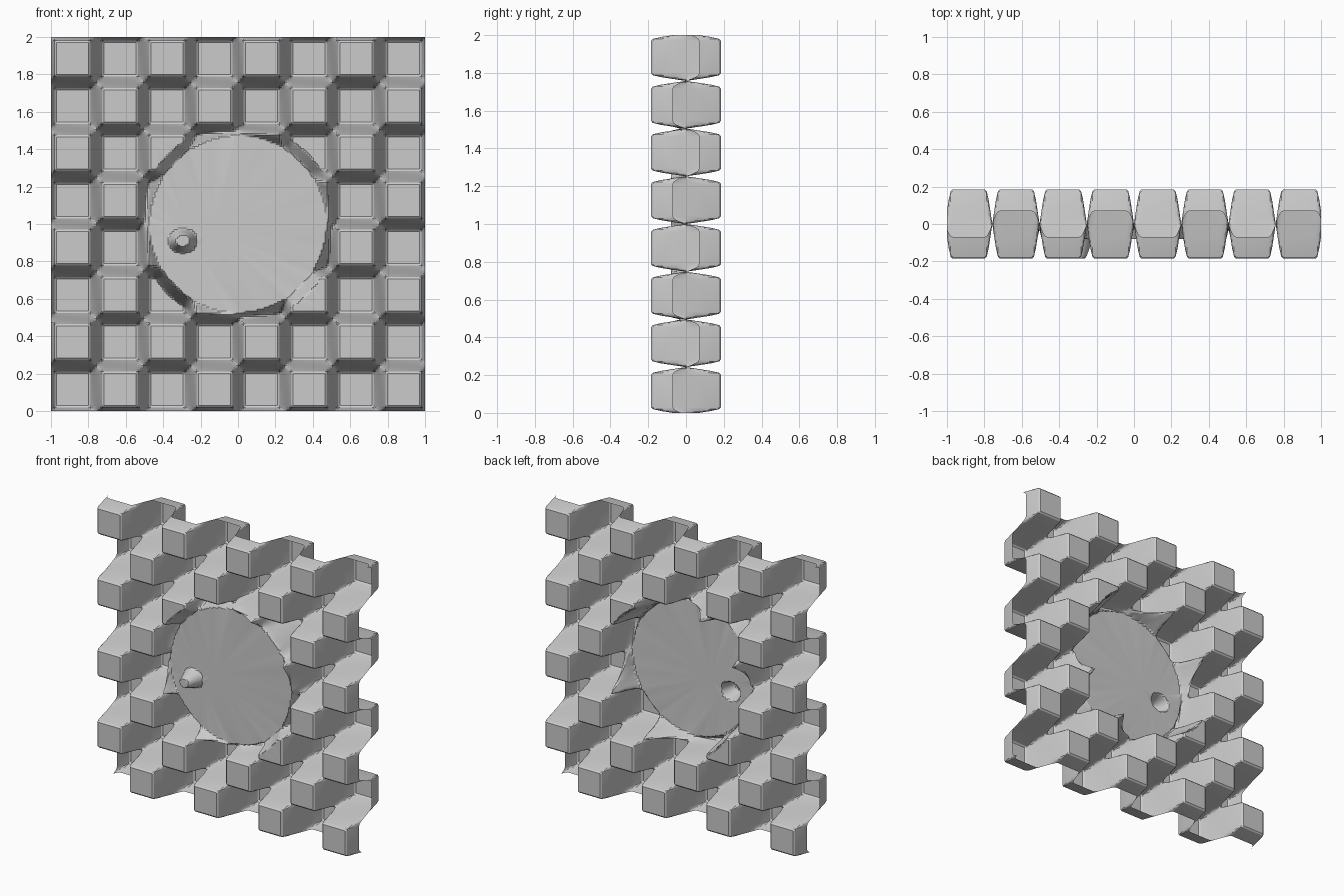
import bpy, bmesh, math

if "Cube" in bpy.data.objects:
    bpy.data.objects.remove(bpy.data.objects["Cube"])

N = 99            # grid steps from centre to border
CELL = 25         # grid steps per checker cell
DEPTH = 0.185     # half relief depth
DISC_Y = -0.08    # level of the round plate
WALL = [0.0, 0.37, 0.72, 0.95, 1.0]   # wall profile, one value per grid step


def wave(step):
    """Square wave with sloped, softly bevelled walls."""
    k = round(step / CELL)
    d = step - k * CELL
    value = WALL[min(abs(d), len(WALL) - 1)]
    sign = 1 if (d > 0) == (k % 2 == 0) else -1
    return sign * value


def fade(value, start, end):
    """1 before start, 0 after end, linear between."""
    return max(0.0, min(1.0, (end - value) / (end - start)))


def relief(i, j):
    x, z = i / N, j / N
    # checker blocks, alternating forward and back
    y = DEPTH * wave(i) * wave(j)
    # round plate cut into the middle
    plate = fade(math.hypot(x, z), 0.475, 0.525)
    y += (DISC_Y - y) * plate
    # small raised knob
    knob = fade(math.hypot((x + 0.295) / 0.075, (z + 0.09) / 0.065), 0.5, 1.0)
    return y - 0.105 * knob


# Upright relief panel
bm = bmesh.new()
bmesh.ops.create_grid(bm, x_segments=2 * N, y_segments=2 * N, size=1.0)
for v in bm.verts:
    i, j = round(v.co.x * N), round(v.co.y * N)
    v.co = (i / N, relief(i, j), 1 + j / N)
bmesh.ops.recalc_face_normals(bm, faces=bm.faces)
bm.normal_update()
# merge the flat areas into large faces
bmesh.ops.dissolve_limit(bm, angle_limit=math.radians(0.5),
                         verts=bm.verts[:], edges=bm.edges[:])
bmesh.ops.triangulate(bm, faces=[f for f in bm.faces if len(f.verts) > 4])
bm.normal_update()
# front of the sheet faces -y
if sum(f.normal.y * f.calc_area() for f in bm.faces) > 0:
    bmesh.ops.reverse_faces(bm, faces=bm.faces[:])

mesh = bpy.data.meshes.new("checker_relief_panel")
bm.to_mesh(mesh)
bm.free()
panel = bpy.data.objects.new("checker_relief_panel", mesh)
bpy.context.collection.objects.link(panel)
bpy.context.view_layer.objects.active = panel
panel.select_set(True)
bpy.ops.object.shade_smooth_by_angle(angle=math.radians(20))
